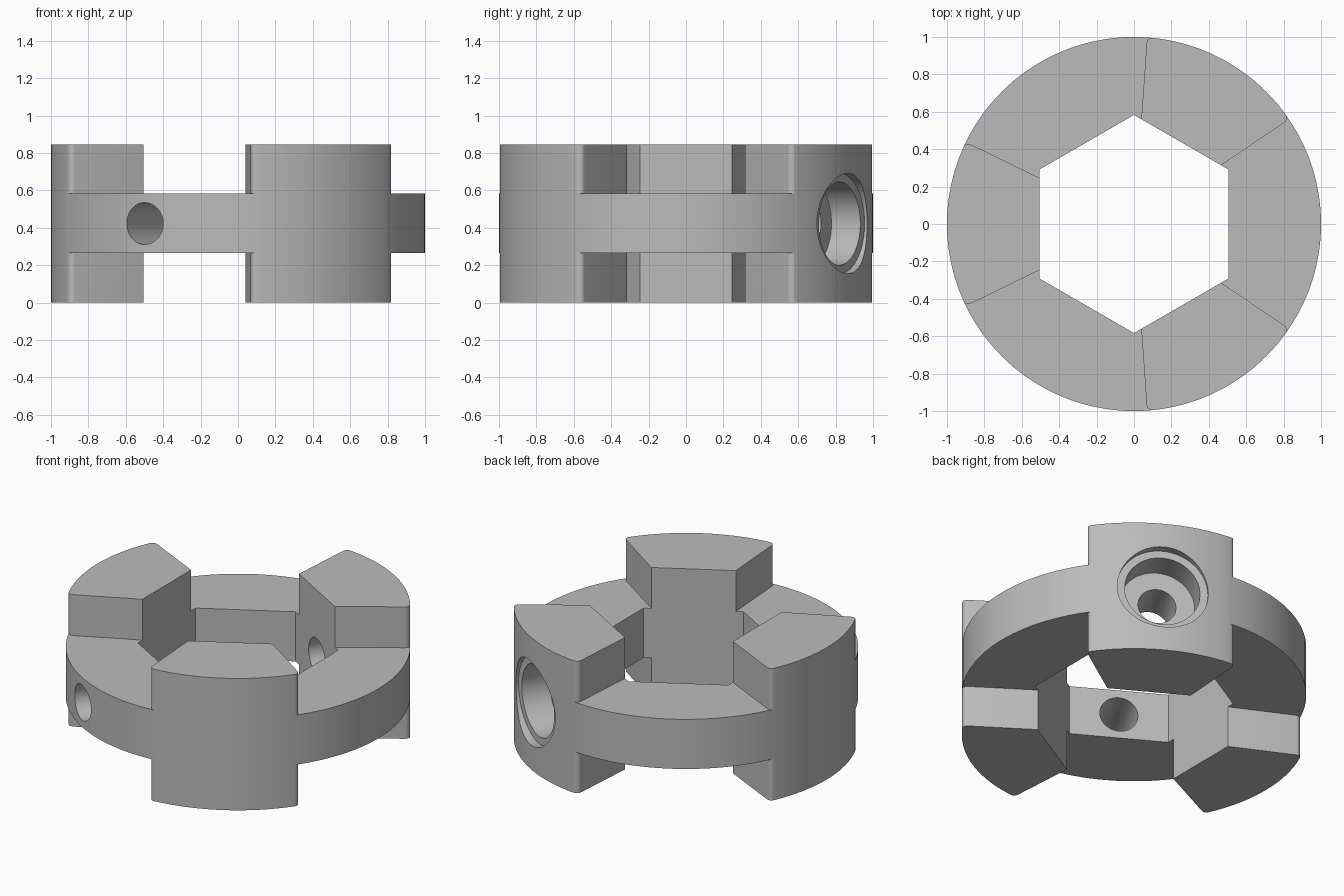
import bpy, bmesh
from math import cos, sin, asin, pi, radians, sqrt
from mathutils import Vector, Matrix

if "Cube" in bpy.data.objects:
    bpy.data.objects.remove(bpy.data.objects["Cube"], do_unlink=True)

HEIGHT = 0.845
BAND_LOW, BAND_HIGH = 0.265, 0.583
HEX_FLAT = 0.505            # centre to hexagon flat
LUG_HALF = radians(26)      # half the angle of a lug
FILLET = 0.03

grey = bpy.data.materials.new("plain grey")
grey.use_nodes = True
colour = (0.5, 0.5, 0.5, 1)
grey.diffuse_color = colour
grey.node_tree.nodes["Principled BSDF"].inputs["Base Color"].default_value = colour


def polar(r, a):
    return Vector((r * cos(a), r * sin(a), 0))


def prism(bm, points, z0, z1):
    """Extrude a flat outline between two heights."""
    face = bm.faces.new([bm.verts.new((p.x, p.y, z0)) for p in points])
    top = bmesh.ops.extrude_face_region(bm, geom=[face])["geom"]
    verts = [v for v in top if isinstance(v, bmesh.types.BMVert)]
    bmesh.ops.translate(bm, verts=verts, vec=(0, 0, z1 - z0))


def make_object(name, bm):
    bmesh.ops.recalc_face_normals(bm, faces=bm.faces)
    mesh = bpy.data.meshes.new(name)
    bm.to_mesh(mesh)
    bm.free()
    obj = bpy.data.objects.new(name, mesh)
    bpy.context.collection.objects.link(obj)
    mesh.materials.append(grey)
    return obj


def cut(body, cutter):
    cutter.hide_render = True
    mod = body.modifiers.new("cut", "BOOLEAN")
    mod.operation = "DIFFERENCE"
    mod.solver = "EXACT"
    mod.object = cutter
    bpy.context.view_layer.objects.active = body
    bpy.ops.object.modifier_apply(modifier=mod.name)
    bpy.data.objects.remove(cutter, do_unlink=True)


# Round body at full lug height
bm = bmesh.new()
prism(bm, [polar(1, 2 * pi * i / 144) for i in range(144)], 0, HEIGHT)
body = make_object("notched_collar", bm)

# Hexagonal opening
bm = bmesh.new()
corner = HEX_FLAT / cos(pi / 6)
prism(bm, [polar(corner, pi / 6 + pi / 3 * i) for i in range(6)], -0.2, HEIGHT + 0.2)
cut(body, make_object("hex_cutter", bm))

# Gaps between the lugs, above and below the band, with rounded lug corners
tangent = LUG_HALF - asin(FILLET / (1 - FILLET))
centre = polar(1 - FILLET, tangent)
side = [polar(0.3, LUG_HALF)]
for i in range(7):
    t = i / 6
    a = (LUG_HALF + pi / 2) * (1 - t) + tangent * t
    side.append(centre + polar(FILLET, a))
side.append(polar(1.6, tangent))
mirror = Matrix.Rotation(2 * pi / 3, 3, "Z") @ Matrix.Scale(-1, 3, (0, 1, 0))
gap = side + [mirror @ p for p in reversed(side)]
bm = bmesh.new()
for k in range(3):
    turn = Matrix.Rotation(pi / 3 + 2 * pi / 3 * k, 3, "Z")
    outline = [turn @ p for p in gap]
    prism(bm, outline, -0.2, BAND_LOW)
    prism(bm, outline, BAND_HIGH, HEIGHT + 0.2)
cut(body, make_object("gap_cutter", bm))

# Cross bore with stepped recess in one lug
steps = [(-1.3, 0.112), (0.77, 0.112), (0.77, 0.222),
         (0.948, 0.222), (0.948, 0.268), (1.3, 0.268)]
N = 64
bm = bmesh.new()
rings = [[bm.verts.new((s, r * cos(2 * pi * i / N), r * sin(2 * pi * i / N)))
          for i in range(N)] for s, r in steps]
for a, b in zip(rings, rings[1:]):
    for i in range(N):
        j = (i + 1) % N
        bm.faces.new((a[i], a[j], b[j], b[i]))
bm.faces.new(rings[0])
bm.faces.new(rings[-1])
bm.transform(Matrix.Translation((0, 0, HEIGHT / 2)) @ Matrix.Rotation(pi / 3, 4, "Z"))
cut(body, make_object("bore_cutter", bm))

# Smooth round walls, crisp edges
bpy.ops.object.select_all(action="DESELECT")
body.select_set(True)
bpy.context.view_layer.objects.active = body
bpy.ops.object.shade_smooth_by_angle(angle=radians(25))
